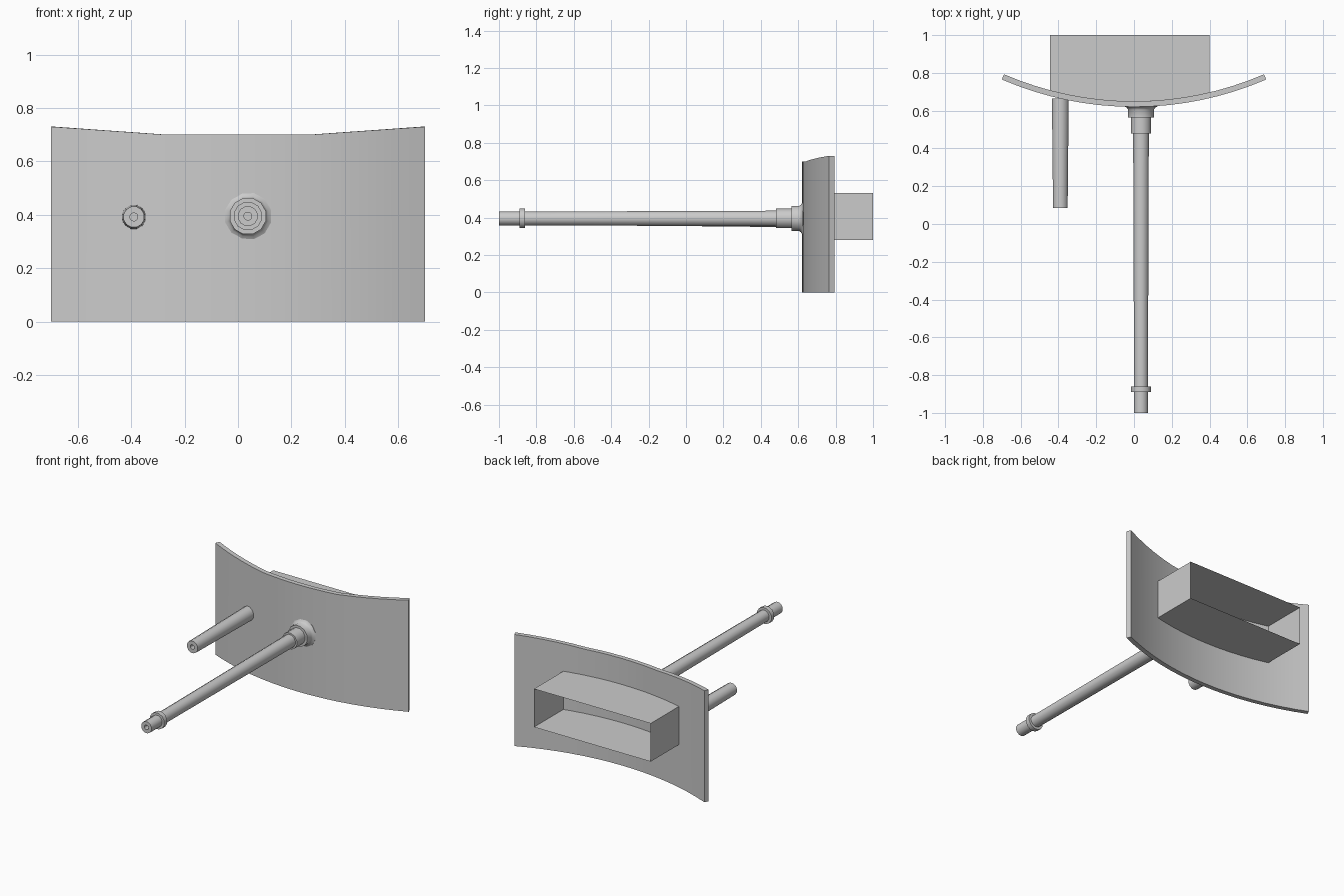
import bpy, bmesh, math
from mathutils import Vector

if "Cube" in bpy.data.objects:
    bpy.data.objects.remove(bpy.data.objects["Cube"])

grey = bpy.data.materials.new("plain grey")
grey.diffuse_color = (0.6, 0.6, 0.6, 1)
grey.use_nodes = True
grey.node_tree.nodes["Principled BSDF"].inputs["Base Color"].default_value = grey.diffuse_color


def finish(name, bm, angle=40, recalc=True):
    if recalc:
        bmesh.ops.recalc_face_normals(bm, faces=bm.faces)
    me = bpy.data.meshes.new(name)
    bm.to_mesh(me)
    bm.free()
    me.materials.append(grey)
    ob = bpy.data.objects.new(name, me)
    bpy.context.collection.objects.link(ob)
    bpy.ops.object.select_all(action='DESELECT')
    ob.select_set(True)
    bpy.context.view_layer.objects.active = ob
    bpy.ops.object.shade_smooth_by_angle(angle=math.radians(angle))
    return ob


def turned(name, x, z, profile, sides):
    """Lathe (y, radius) pairs around an axis along y, capped at both ends."""
    bm = bmesh.new()
    rings = []
    for y, r in profile:
        rings.append([bm.verts.new((x + r * math.cos(a), y, z + r * math.sin(a)))
                      for a in (2 * math.pi * (i + 0.5) / sides for i in range(sides))])
    for a, b in zip(rings, rings[1:]):
        for i in range(sides):
            j = (i + 1) % sides
            bm.faces.new((a[i], a[j], b[j], b[i]))
    bm.faces.new(rings[0])
    bm.faces.new(rings[-1])
    return finish(name, bm)


# Curved shield: arc section with the top edge rising toward both ends
R, THICK, HALF, SEG = 1.76, 0.03, math.asin(0.7 / 1.76), 16
CY = 0.62 + R


def arc(x, r):
    return CY - math.sqrt(r * r - x * x)


bm = bmesh.new()
sections = []
for i in range(SEG + 1):
    t = HALF * (2 * i / SEG - 1)
    top = 0.70 + 0.03 * max(0, abs(R * math.sin(t)) - 0.27) / 0.43
    sections.append([bm.verts.new((r * math.sin(t), CY - r * math.cos(t), z))
                     for r, z in ((R, 0), (R, top), (R - THICK, top), (R - THICK, 0))])
for a, b in zip(sections, sections[1:]):
    for i in range(4):
        j = (i + 1) % 4
        bm.faces.new((a[i], a[j], b[j], b[i]))
bm.faces.new(sections[0])
bm.faces.new(sections[-1])
finish("curved_shield", bm)

# Main barrel with bore, muzzle collar, stepped sleeve and flared base
turned("main_barrel", 0.037, 0.395, [
    (-0.95, 0.015), (-1.0, 0.015), (-1.0, 0.038), (-0.89, 0.038),
    (-0.89, 0.054), (-0.86, 0.054), (-0.86, 0.038), (0.48, 0.043),
    (0.48, 0.054), (0.565, 0.054), (0.565, 0.07), (0.605, 0.07),
    (0.615, 0.077), (0.622, 0.09), (0.635, 0.09)], 12)

# Short side barrel with bore
turned("side_barrel", -0.39, 0.392, [
    (0.13, 0.015), (0.085, 0.015), (0.085, 0.04), (0.665, 0.046)], 12)

# Open rear box made of sheet walls that meet the inner face of the shield
bm = bmesh.new()
X0, X1, Z0, Z1 = -0.445, 0.40, 0.28, 0.53
xs = [X0 + (X1 - X0) * i / 12 for i in range(13)]
rows = {z: [(bm.verts.new((x, arc(x, R - THICK), z)), bm.verts.new((x, 1.0, z)))
            for x in xs] for z in (Z0, Z1)}
lo, hi = rows[Z0], rows[Z1]
for i in range(12):
    bm.faces.new((hi[i][0], hi[i + 1][0], hi[i + 1][1], hi[i][1]))
    bm.faces.new((lo[i][0], lo[i][1], lo[i + 1][1], lo[i + 1][0]))
bm.faces.new((lo[0][0], hi[0][0], hi[0][1], lo[0][1]))
bm.faces.new((lo[-1][0], lo[-1][1], hi[-1][1], hi[-1][0]))
finish("rear_box", bm, 30, recalc=False)
